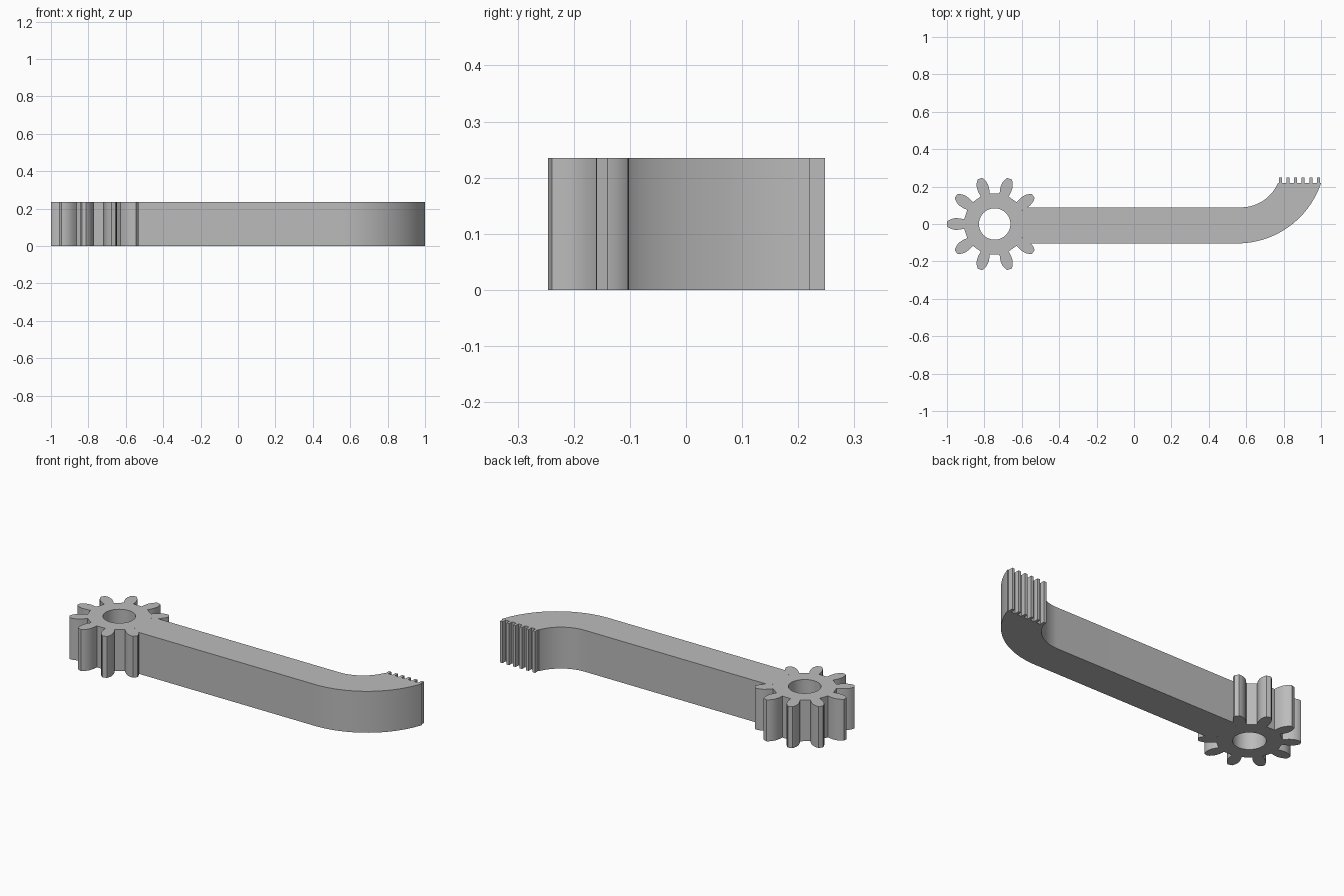
import bpy, bmesh
from math import sin, cos, pi, radians, atan2, asin

cube = bpy.data.objects.get("Cube")
if cube:
    bpy.data.objects.remove(cube, do_unlink=True)

HEIGHT = 0.235
GEAR_X = -0.745
TEETH = 10
JAW_Y = 0.22

grey = bpy.data.materials.new("plain_grey")
grey.use_nodes = True
colour = (0.5, 0.5, 0.5, 1)
grey.diffuse_color = colour
grey.node_tree.nodes["Principled BSDF"].inputs["Base Color"].default_value = colour


def arc(cx, cy, r, a0, a1, n):
    """Points along a circular arc, both ends included."""
    return [(cx + r * cos(a0 + (a1 - a0) * i / n), cy + r * sin(a0 + (a1 - a0) * i / n))
            for i in range(n + 1)]


def extrude_outline(name, *loops):
    """Fill closed outlines (inner ones become holes) and raise them to full height."""
    bm = bmesh.new()
    for loop in loops:
        verts = [bm.verts.new((x, y, 0)) for x, y in loop]
        for a, b in zip(verts, verts[1:] + verts[:1]):
            bm.edges.new((a, b))
    bmesh.ops.triangle_fill(bm, edges=bm.edges[:], use_beauty=True)
    raised = bmesh.ops.extrude_face_region(bm, geom=bm.faces[:], use_keep_orig=True)
    top = [g for g in raised["geom"] if isinstance(g, bmesh.types.BMVert)]
    bmesh.ops.translate(bm, verts=top, vec=(0, 0, HEIGHT))
    bmesh.ops.recalc_face_normals(bm, faces=bm.faces[:])
    mesh = bpy.data.meshes.new(name)
    bm.to_mesh(mesh)
    bm.free()
    mesh.materials.append(grey)
    obj = bpy.data.objects.new(name, mesh)
    bpy.context.collection.objects.link(obj)
    bpy.ops.object.select_all(action='DESELECT')
    obj.select_set(True)
    bpy.context.view_layer.objects.active = obj
    bpy.ops.object.shade_smooth_by_angle(angle=radians(30))
    return obj


# Gear: bulbous teeth as (radius, half width); the arm takes the place of one tooth
flank = [(0.163, 0.025), (0.18, 0.029), (0.197, 0.031), (0.213, 0.031),
         (0.23, 0.027), (0.245, 0.02), (0.255, 0.012)]
tooth = [(r, -w) for r, w in flank] + [(r, w) for r, w in reversed(flank)]
outline = []
for k in range(1, TEETH):
    a = 2 * pi * k / TEETH
    outline += [(GEAR_X + r * cos(a) - w * sin(a), r * sin(a) + w * cos(a)) for r, w in tooth]
outline += arc(GEAR_X, 0, 0.163, radians(-24), radians(24), 8)
hole = arc(GEAR_X, 0, 0.084, 0, 2 * pi, 64)[:-1]
extrude_outline("gear", outline, hole)

# Arm: straight bar that sweeps up into the jaw with two arcs
LOW, HIGH = -0.104, 0.089
outer_r, inner_r = 0.474, 0.215
outer_y, inner_y = LOW + outer_r, HIGH + inner_r
outer = arc(0.551, outer_y, outer_r, -pi / 2, asin((JAW_Y - outer_y) / outer_r), 28)
inner = arc(0.572, inner_y, inner_r, asin((JAW_Y - inner_y) / inner_r), -pi / 2, 20)
start = GEAR_X + 0.15
extrude_outline("curved_arm", [(start, LOW)] + outer + inner + [(start, HIGH)])

# Grip ridges along the end of the jaw
for i in range(6):
    x = 0.774 + i * 0.0408
    extrude_outline(f"grip_ridge_{i + 1}", [(x, JAW_Y - 0.002), (x + 0.016, JAW_Y - 0.002),
                                            (x + 0.016, 0.2475), (x, 0.2475)])
